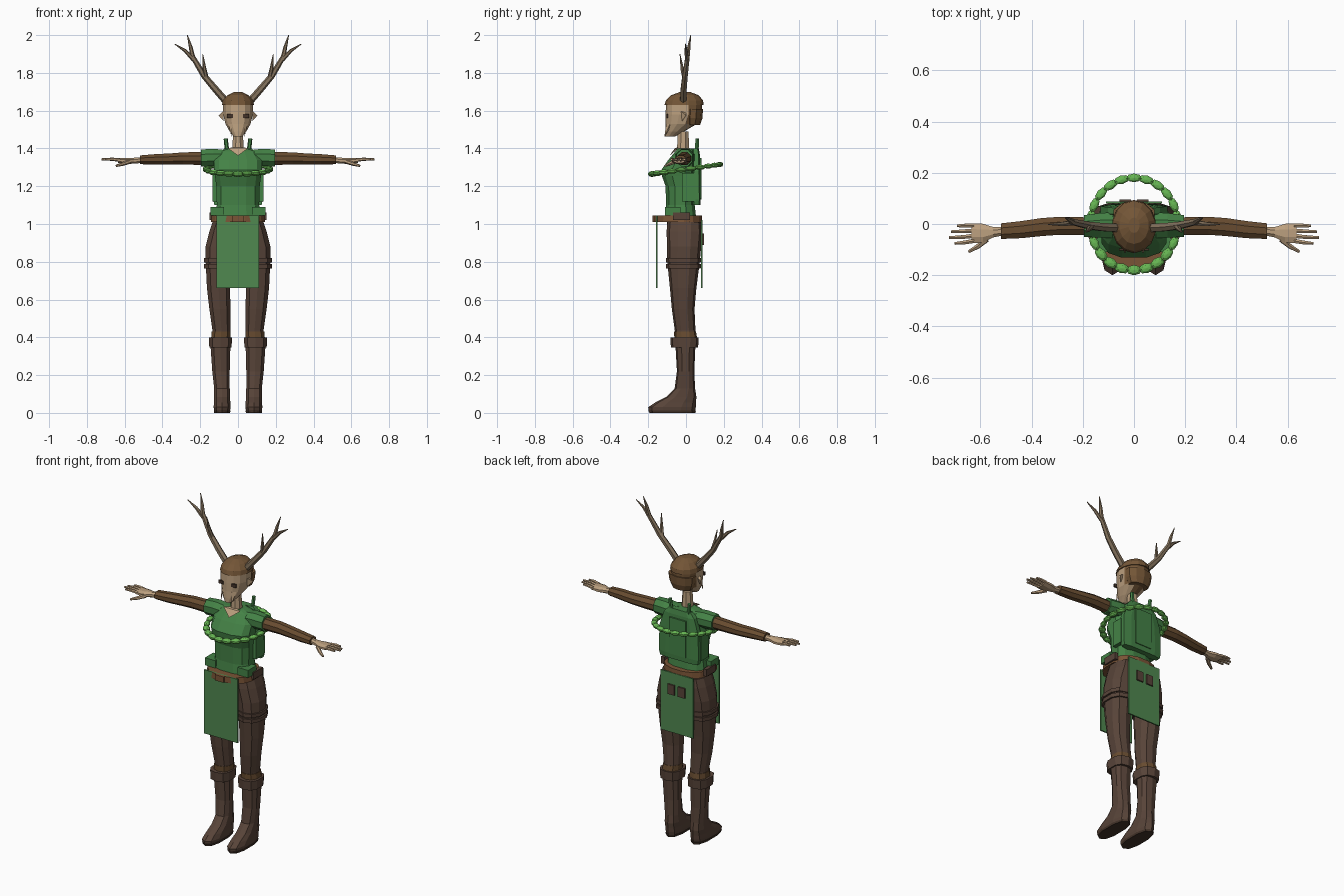
import bpy, math
from mathutils import Vector


def material(name, r, g, b):
    m = bpy.data.materials.new(name)
    lin = [((c / 255 + 0.055) / 1.055) ** 2.4 for c in (r, g, b)]
    m.diffuse_color = (*lin, 1)
    return m


GREEN = material("cloth green", 68, 130, 70)
FLAP = material("flap green", 80, 136, 80)
LEAF = material("leaf green", 104, 184, 84)
LEATHER = material("dark leather", 88, 68, 57)
SLEEVE = material("sleeve brown", 104, 76, 48)
HAIR = material("hair brown", 116, 86, 55)
SKIN = material("skin", 188, 160, 127)
ANTLER = material("antler", 132, 114, 92)
BELT = material("belt brown", 122, 84, 54)
DARK = material("eye dark", 66, 50, 40)


def mesh(name, verts, faces, *mats):
    me = bpy.data.meshes.new(name)
    me.from_pydata(verts, [], faces)
    ob = bpy.data.objects.new(name, me)
    bpy.context.collection.objects.link(ob)
    for m in mats:
        me.materials.append(m)
    return ob


def loft(name, rings, *mats, axis="z", n=10, p=1.0, s=1):
    """Rings are (position, centre a, centre b, radius a, radius b) along an axis."""
    verts = []
    for t, ca, cb, ra, rb in rings:
        for i in range(n):
            w = 2 * math.pi * (i + 0.5) / n
            c, d = math.cos(w), math.sin(w)
            a = ca + ra * math.copysign(abs(c) ** p, c)
            b = cb + rb * math.copysign(abs(d) ** p, d)
            v = (a, b, t) if axis == "z" else (t, a, b)
            verts.append((v[0] * s, v[1], v[2]))
    faces = [tuple(range(n))[::-1], tuple(range((len(rings) - 1) * n, len(rings) * n))]
    for r in range(len(rings) - 1):
        for i in range(n):
            j = (i + 1) % n
            faces.append((r * n + i, r * n + j, r * n + n + j, r * n + n + i))
    if s < 0:
        faces = [f[::-1] for f in faces]
    return mesh(name, verts, faces, *mats)


def box(name, lo, hi, mat, s=1):
    v = [(s * x, y, z) for z in (lo[2], hi[2]) for x, y in
         ((lo[0], lo[1]), (hi[0], lo[1]), (hi[0], hi[1]), (lo[0], hi[1]))]
    f = [(3, 2, 1, 0), (4, 5, 6, 7)] + [(i, (i + 1) % 4, (i + 1) % 4 + 4, i + 4) for i in range(4)]
    return mesh(name, v, [q[::-1] for q in f] if s < 0 else f, mat)


def tube(name, pts, mat, s=1, n=6):
    """Tapered limb through (x, y, z, radius) points."""
    P = [Vector((s * q[0], q[1], q[2])) for q in pts]
    verts, faces = [], []
    for k, q in enumerate(P):
        d = (P[min(k + 1, len(P) - 1)] - P[max(k - 1, 0)]).normalized()
        u = d.cross(Vector((0, 1, 0.01))).normalized()
        w = d.cross(u)
        for i in range(n):
            a = 2 * math.pi * i / n
            verts.append(q + (u * math.cos(a) + w * math.sin(a)) * pts[k][3])
    faces = [tuple(range(n))[::-1], tuple(range((len(P) - 1) * n, len(P) * n))]
    for r in range(len(P) - 1):
        for i in range(n):
            j = (i + 1) % n
            faces.append((r * n + i, r * n + j, r * n + n + j, r * n + n + i))
    return mesh(name, verts, faces, mat)


# Head: face in front, hair behind and above
head = loft("head", [(1.462, 0, -0.085, 0.022, 0.025), (1.49, 0, -0.06, 0.045, 0.05),
                     (1.53, 0, -0.025, 0.068, 0.083), (1.58, 0, -0.012, 0.08, 0.096),
                     (1.64, 0, -0.01, 0.08, 0.096), (1.67, 0, -0.008, 0.06, 0.08)],
            SKIN, HAIR, n=14, p=0.9)
for f in head.data.polygons:
    f.material_index = int(f.center.y > 0.01 and f.center.z > 1.5)
loft("hair_cap", [(1.63, 0, -0.01, 0.087, 0.104), (1.655, 0, -0.008, 0.082, 0.098),
                  (1.682, 0, -0.006, 0.058, 0.072), (1.698, 0, -0.005, 0.022, 0.03)], HAIR, n=14)
loft("hair_back", [(1.525, 0, 0.035, 0.062, 0.04), (1.56, 0, 0.037, 0.078, 0.05),
                   (1.61, 0, 0.04, 0.084, 0.05)], HAIR, n=10)
loft("neck", [(1.36, 0, -0.02, 0.05, 0.045), (1.40, 0, -0.015, 0.033, 0.035),
              (1.49, 0, -0.015, 0.027, 0.03)], SKIN, n=8)
box("mouth", (-0.014, -0.101, 1.505), (0.014, -0.093, 1.511), DARK)

# Tunic, waist and collar
loft("tunic", [(1.04, 0, -0.03, 0.125, 0.085), (1.10, 0, -0.03, 0.115, 0.078),
               (1.20, 0, -0.03, 0.118, 0.08), (1.255, 0, -0.04, 0.125, 0.09),
               (1.285, 0, -0.042, 0.13, 0.092), (1.34, 0, -0.022, 0.13, 0.073),
               (1.385, 0, -0.005, 0.10, 0.052), (1.40, 0, -0.005, 0.05, 0.04)],
     GREEN, n=12, p=0.75)
mesh("neckline", [(-0.055, -0.058, 1.402), (0.055, -0.058, 1.402), (0, -0.087, 1.362),
                  (0, -0.03, 1.408)], [(0, 2, 1), (0, 1, 3), (0, 3, 2), (1, 2, 3)], SKIN)
# Back panel with rounded top
loft("back_panel", [(1.10, 0, 0.055, 0.13, 0.022), (1.13, 0, 0.057, 0.137, 0.022),
                    (1.28, 0, 0.055, 0.135, 0.022), (1.37, 0, 0.052, 0.105, 0.022),
                    (1.40, 0, 0.05, 0.075, 0.018)], GREEN, n=8, p=0.5)
box("back_ridge", (-0.055, 0.07, 1.13), (0.055, 0.083, 1.35), GREEN)

# Leaf garland: ring of beads, tilted up towards the back
N = 22
for k in range(N):
    a = 2 * math.pi * (k + 0.5) / N
    bpy.ops.mesh.primitive_uv_sphere_add(segments=8, ring_count=5, radius=1)
    ob = bpy.context.object
    ob.name = "garland_leaf"
    y = 0.18 * math.sin(a)
    ob.location = (0.17 * math.cos(a), y, 1.29 + 0.14 * y)
    ob.rotation_euler = (0, 0, a)
    r = 0.018 if y > -0.08 else 0.021
    ob.scale = (r, 0.032, r * 0.75)
    ob.data.materials.append(LEAF)

# Belt, front and back flaps, buckle, back pouches
loft("belt", [(1.01, 0, -0.042, 0.145, 0.13), (1.045, 0, -0.042, 0.142, 0.128)], BELT, n=16, p=0.85)
box("front_flap", (-0.115, -0.16, 0.66), (0.11, -0.152, 1.045), FLAP)
box("back_flap", (-0.11, 0.08, 0.66), (0.11, 0.088, 1.02), FLAP)
box("buckle", (-0.028, -0.178, 1.01), (0.028, -0.16, 1.045), BELT)
for s in (1, -1):
    box("flap_pouch", (0.012, 0.088, 0.89), (0.057, 0.096, 0.95), LEATHER, s)

# Hips joining the legs
loft("hips", [(0.88, 0, -0.01, 0.12, 0.075), (0.94, 0, -0.01, 0.152, 0.095),
              (1.02, 0, -0.012, 0.135, 0.09)], LEATHER, n=12, p=0.85)

for s in (1, -1):
    # Eyes, brows and pointed ears
    box("eye", (0.026, -0.104, 1.562), (0.058, -0.095, 1.582), DARK, s)
    mesh("ear", [(s * 0.075, -0.03, 1.60), (s * 0.075, 0.0, 1.59), (s * 0.077, -0.02, 1.545),
                 (s * 0.103, 0.0, 1.575)], [(0, 1, 2), (0, 3, 1), (1, 3, 2), (2, 3, 0)], SKIN)
    mesh("face_lock", [(s * 0.03, -0.105, 1.53), (s * 0.05, -0.085, 1.53), (s * 0.042, -0.07, 1.53),
                       (s * 0.035, -0.115, 1.46)], [(0, 1, 2), (0, 3, 1), (1, 3, 2), (2, 3, 0)], SKIN)
    # Antlers with two tines each
    tube("antler", [(0.06, -0.015, 1.645, 0.019), (0.125, -0.012, 1.72, 0.018),
                    (0.18, -0.005, 1.785, 0.016), (0.24, 0.008, 1.885, 0.013),
                    (0.25, 0.015, 1.935, 0.010), (0.268, 0.025, 2.0, 0.002)], ANTLER, s)
    tube("inner_tine", [(0.165, -0.008, 1.765, 0.012), (0.177, -0.02, 1.82, 0.010),
                        (0.187, -0.032, 1.90, 0.002)], ANTLER, s)
    tube("outer_tine", [(0.235, 0.005, 1.87, 0.012), (0.28, 0.0, 1.918, 0.009),
                        (0.335, -0.002, 1.953, 0.002)], ANTLER, s)
    # Shoulder cap, peg and sleeve
    loft("shoulder_cap", [(0.07, -0.005, 1.355, 0.055, 0.04), (0.13, -0.005, 1.352, 0.052, 0.05),
                          (0.195, -0.008, 1.35, 0.046, 0.048)], GREEN, axis="x", n=8, s=s)
    tube("shoulder_peg", [(0.055, 0.055, 1.36, 0.012), (0.065, 0.06, 1.452, 0.011)], GREEN, s)
    loft("sleeve", [(0.19, -0.008, 1.347, 0.037, 0.037), (0.29, -0.007, 1.347, 0.038, 0.035),
                    (0.36, -0.012, 1.344, 0.038, 0.032), (0.44, -0.022, 1.342, 0.036, 0.03),
                    (0.52, -0.028, 1.34, 0.033, 0.025)], SLEEVE, axis="x", n=8, s=s)
    # Hand with fingers and thumb
    loft("palm", [(0.51, -0.028, 1.338, 0.018, 0.016), (0.55, -0.032, 1.335, 0.022, 0.017),
                  (0.59, -0.036, 1.334, 0.04, 0.017), (0.635, -0.036, 1.336, 0.041, 0.013)],
         SKIN, axis="x", n=8, s=s)
    for i, tip in enumerate((0.70, 0.722, 0.715, 0.69)):
        y = -0.066 + 0.02 * i
        tube("finger", [(0.625, y, 1.338, 0.0095), (0.665, y * 1.1, 1.343, 0.0085),
                        (tip, y * 1.15, 1.342, 0.006)], SKIN, s)
    tube("thumb", [(0.575, -0.06, 1.33, 0.012), (0.61, -0.088, 1.318, 0.01),
                   (0.645, -0.108, 1.308, 0.006)], SKIN, s)
    # Side pouches at the waist
    box("waist_roll", (0.075, -0.11, 1.045), (0.145, -0.03, 1.09), GREEN, s)
    box("hip_pouch", (0.13, -0.07, 1.02), (0.152, 0.02, 1.062), LEATHER, s)
    box("side_panel", (0.112, -0.02, 1.12), (0.135, 0.05, 1.27), GREEN, s)
    # Trouser leg
    loft("leg", [(0.36, 0.09, 0.002, 0.046, 0.055), (0.44, 0.088, -0.005, 0.05, 0.055),
                 (0.55, 0.096, -0.015, 0.058, 0.06), (0.66, 0.103, -0.015, 0.064, 0.07),
                 (0.80, 0.106, -0.013, 0.068, 0.086), (0.88, 0.098, -0.01, 0.077, 0.09),
                 (0.96, 0.08, -0.008, 0.075, 0.095), (1.01, 0.07, -0.008, 0.068, 0.09)],
         LEATHER, n=10, p=0.85, s=s)
    for z in (0.765, 0.797):
        loft("thigh_strap", [(z, 0.109, -0.014, 0.073, 0.092), (z + 0.022, 0.109, -0.014, 0.074, 0.093)],
             LEATHER, n=10, p=0.85, s=s)
    loft("knee_band", [(0.40, 0.091, -0.002, 0.053, 0.06), (0.432, 0.089, -0.005, 0.052, 0.058)],
         SLEEVE, n=10, p=0.85, s=s)
    # Boot with cuff
    loft("boot", [(0.005, 0.084, -0.075, 0.042, 0.122), (0.03, 0.084, -0.074, 0.047, 0.126),
                  (0.055, 0.084, -0.055, 0.045, 0.108), (0.085, 0.084, -0.025, 0.044, 0.08),
                  (0.13, 0.085, -0.006, 0.043, 0.054), (0.22, 0.09, -0.002, 0.048, 0.046),
                  (0.36, 0.093, -0.003, 0.055, 0.053)], LEATHER, n=10, p=0.8, s=s)
    loft("boot_sole", [(0, 0.084, -0.072, 0.044, 0.122), (0.012, 0.084, -0.073, 0.046, 0.126)],
         DARK, n=10, p=0.8, s=s)
    loft("boot_cuff", [(0.345, 0.093, -0.008, 0.061, 0.072), (0.4, 0.093, -0.008, 0.064, 0.075)],
         LEATHER, n=10, p=0.75, s=s)
